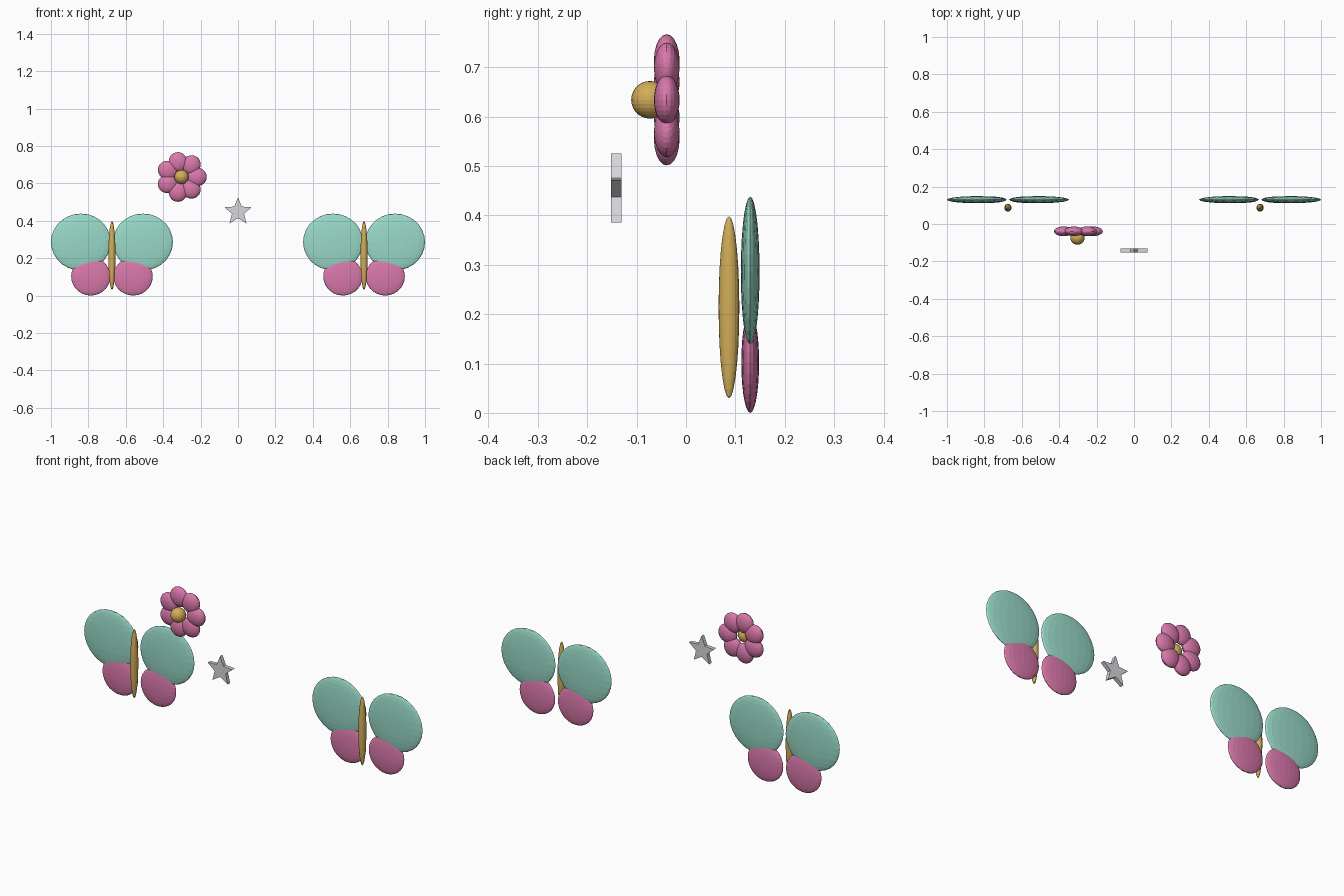
import bpy
import math
from mathutils import Matrix, Vector

if "Cube" in bpy.data.objects:
    bpy.data.objects.remove(bpy.data.objects["Cube"], do_unlink=True)


def make_material(name, rgb):
    mat = bpy.data.materials.new(name)
    mat.use_nodes = True
    colour = (*rgb, 1.0)
    mat.diffuse_color = colour
    mat.node_tree.nodes["Principled BSDF"].inputs["Base Color"].default_value = colour
    return mat


TEAL = make_material("soft teal", (0.32, 0.70, 0.58))
PINK = make_material("rose pink", (0.70, 0.19, 0.41))
GOLD = make_material("warm gold", (0.65, 0.42, 0.10))
SILVER = make_material("silver grey", (0.67, 0.68, 0.71))


def ellipsoid(name, centre, radii, mat, turn=0.0):
    """Flat-shaded sphere, stretched, turned about y, then placed."""
    bpy.ops.mesh.primitive_uv_sphere_add(segments=20, ring_count=14, radius=1)
    obj = bpy.context.object
    obj.name = name
    obj.data.transform(Matrix.Rotation(turn, 4, "Y") @ Matrix.Diagonal((*radii, 1)))
    obj.location = centre
    obj.data.materials.append(mat)
    return obj


# Two butterflies, each mirrored about its own body
for label, bx in (("right", -0.674), ("left", 0.674)):
    ellipsoid(f"{label}_butterfly_body", (bx, 0.087, 0.214), (0.019, 0.021, 0.184), GOLD)
    for side, s in (("right", -1), ("left", 1)):
        ellipsoid(f"{label}_butterfly_{side}_upper_wing",
                  (bx + s * 0.166, 0.13, 0.286), (0.16, 0.019, 0.152), TEAL)
        ellipsoid(f"{label}_butterfly_{side}_lower_wing",
                  (bx + s * 0.113, 0.13, 0.102), (0.105, 0.018, 0.102), PINK)

# Flower: ring of seven petals around a button
flower = Vector((-0.302, -0.039, 0.634))
for i in range(7):
    a = math.tau * i / 7
    offset = Vector((math.cos(a), 0, math.sin(a))) * 0.082
    ellipsoid(f"flower_petal_{i + 1}", flower + offset, (0.053, 0.026, 0.05), PINK, -a)
ellipsoid("flower_centre", flower + Vector((0, -0.034, 0)), (0.038, 0.038, 0.038), GOLD)

# Star: five-pointed outline extruded along y
outline = []
for i in range(10):
    a = math.pi / 2 + math.tau * i / 10
    r = 0.034 if i % 2 else 0.077
    outline.append((r * math.cos(a), r * math.sin(a)))
verts = [(x, y, z) for y in (-0.0105, 0.0105) for x, z in outline]
faces = [tuple(range(10)), tuple(range(19, 9, -1))]
faces += [(i, i + 10, (i + 1) % 10 + 10, (i + 1) % 10) for i in range(10)]
mesh = bpy.data.meshes.new("star")
mesh.from_pydata(verts, [], faces)
mesh.materials.append(SILVER)
star = bpy.data.objects.new("star", mesh)
star.location = (0, -0.141, 0.448)
bpy.context.collection.objects.link(star)
